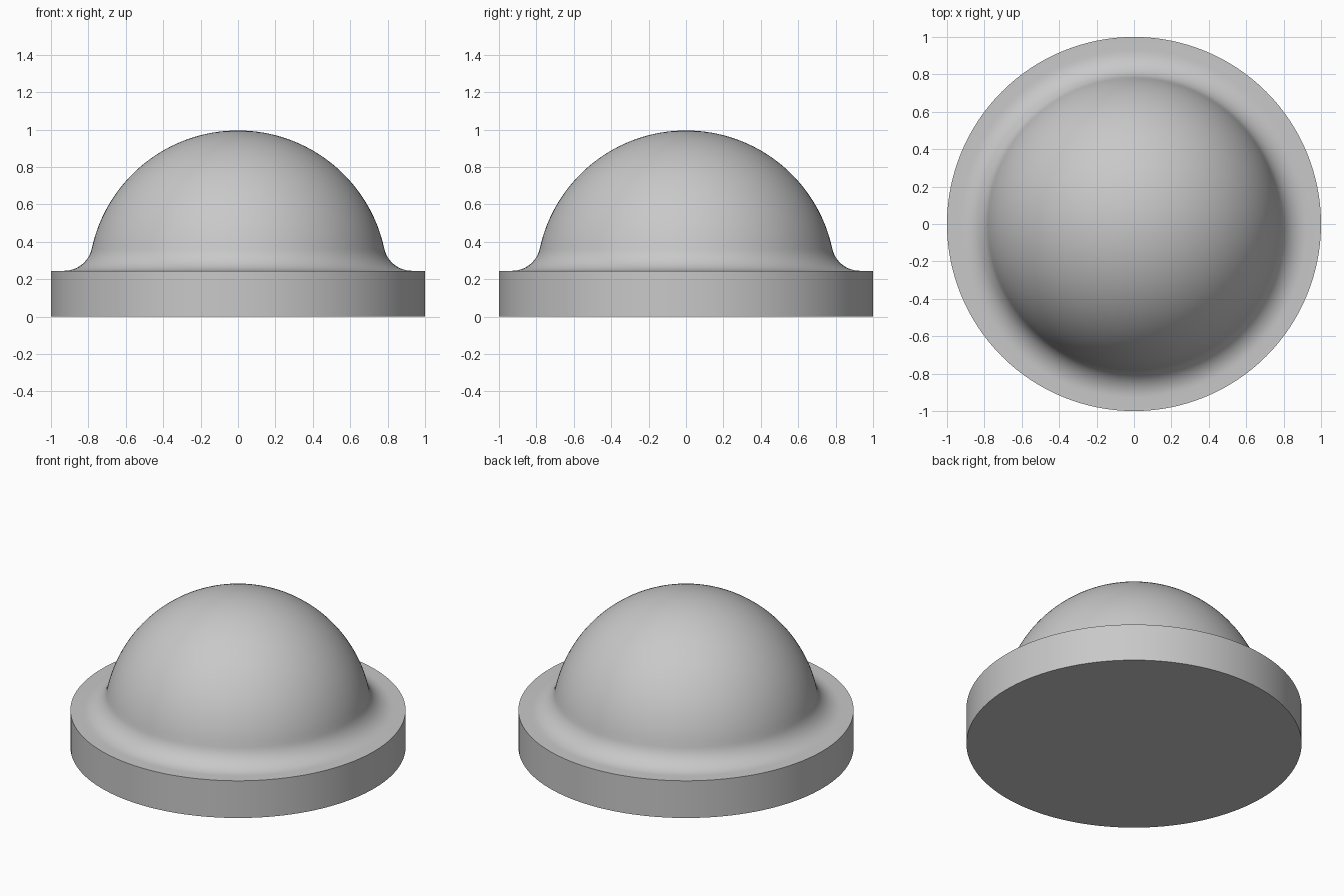
import bpy, bmesh, math

if "Cube" in bpy.data.objects:
    bpy.data.objects.remove(bpy.data.objects["Cube"])

SEGMENTS = 128
BASE_R, BASE_H = 1.0, 0.245        # round base plate
DOME_R, DOME_Z = 0.8, 0.195        # sphere radius and centre height
FILLET = 0.15                      # blend between plate and dome

# Fillet arc centre: tangent to the plate top and to the sphere
fz = BASE_H + FILLET
fx = math.sqrt((DOME_R + FILLET) ** 2 - (fz - DOME_Z) ** 2)
tangent = math.atan2(fz - DOME_Z, fx)

# Half profile from the bottom centre up to the dome tip
profile = [(0, 0), (BASE_R, 0), (BASE_R, BASE_H)]
for i in range(13):
    a = -math.pi / 2 - (math.pi / 2 - tangent) * i / 12
    profile.append((fx + FILLET * math.cos(a), fz + FILLET * math.sin(a)))
for i in range(1, 33):
    a = tangent + (math.pi / 2 - tangent) * i / 32
    profile.append((max(0, DOME_R * math.cos(a)), DOME_Z + DOME_R * math.sin(a)))

# Turn the profile around z
bm = bmesh.new()
verts = [bm.verts.new((r, 0, z)) for r, z in profile]
edges = [bm.edges.new(pair) for pair in zip(verts, verts[1:])]
bmesh.ops.spin(bm, geom=verts + edges, cent=(0, 0, 0), axis=(0, 0, 1),
               angle=math.tau, steps=SEGMENTS, use_duplicate=False)
bmesh.ops.remove_doubles(bm, verts=bm.verts, dist=0.0001)
bmesh.ops.recalc_face_normals(bm, faces=bm.faces)

mesh = bpy.data.meshes.new("domed_cap")
bm.to_mesh(mesh)
bm.free()
cap = bpy.data.objects.new("domed_cap", mesh)
bpy.context.collection.objects.link(cap)

# Plain grey
grey = bpy.data.materials.new("light grey")
grey.diffuse_color = (0.58, 0.58, 0.58, 1)
grey.use_nodes = True
grey.node_tree.nodes["Principled BSDF"].inputs["Base Color"].default_value = grey.diffuse_color
mesh.materials.append(grey)

# Smooth dome and fillet, crisp plate rims
bpy.context.view_layer.objects.active = cap
cap.select_set(True)
bpy.ops.object.shade_smooth_by_angle(angle=math.radians(30))
